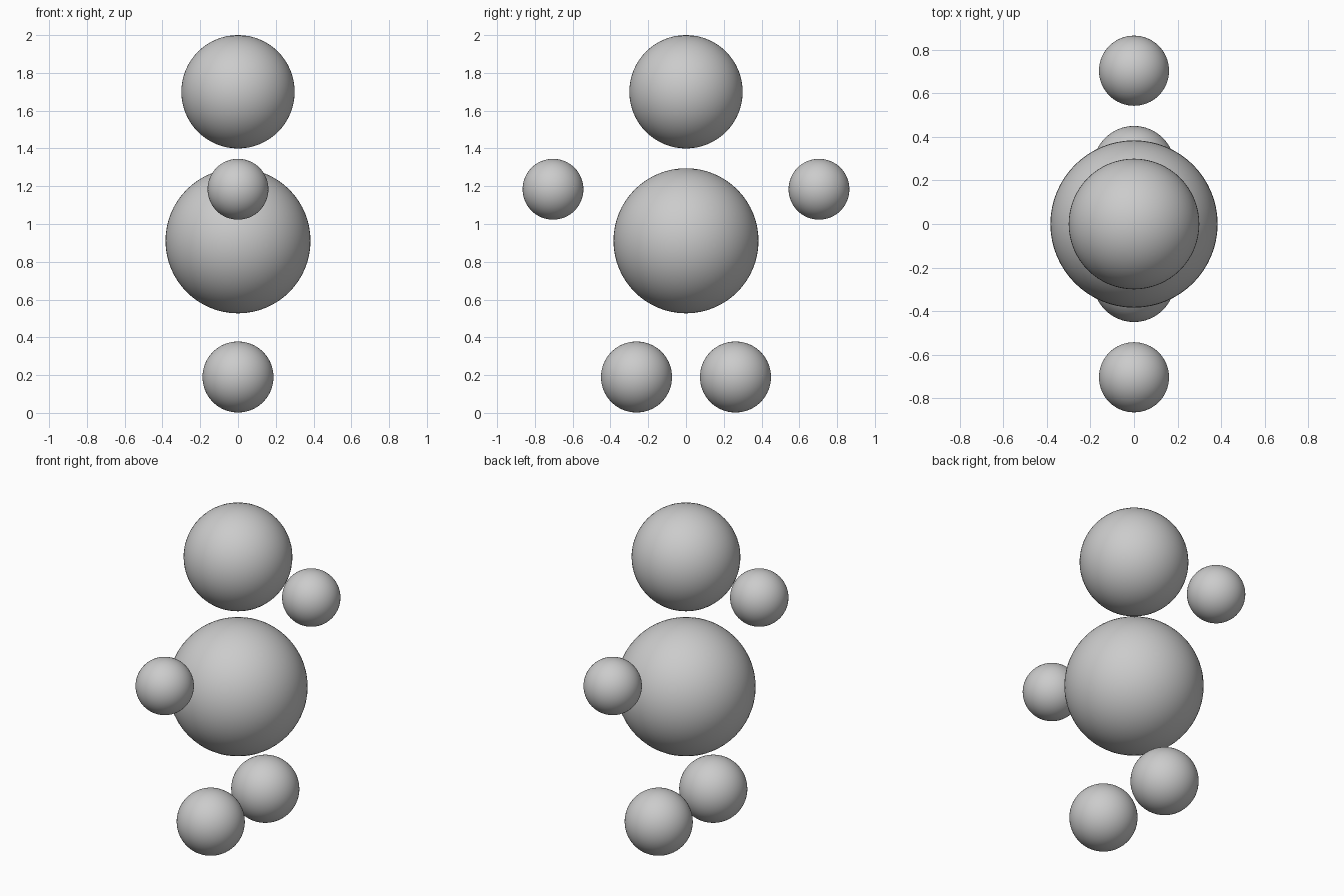
import bpy

if "Cube" in bpy.data.objects:
    bpy.data.objects.remove(bpy.data.objects["Cube"])


def ball(name, y, z, radius):
    bpy.ops.mesh.primitive_uv_sphere_add(segments=64, ring_count=32,
                                         radius=radius, location=(0, y, z))
    obj = bpy.context.object
    obj.name = name
    bpy.ops.object.shade_smooth()
    return obj


# Head and body
ball("head", 0, 1.70, 0.30)
ball("body", 0, 0.911, 0.384)

# Floating hands and feet, mirrored across y
for side, label in ((-1, "near"), (1, "far")):
    ball(f"{label}_hand", side * 0.704, 1.184, 0.161)
    ball(f"{label}_foot", side * 0.262, 0.19, 0.188)
